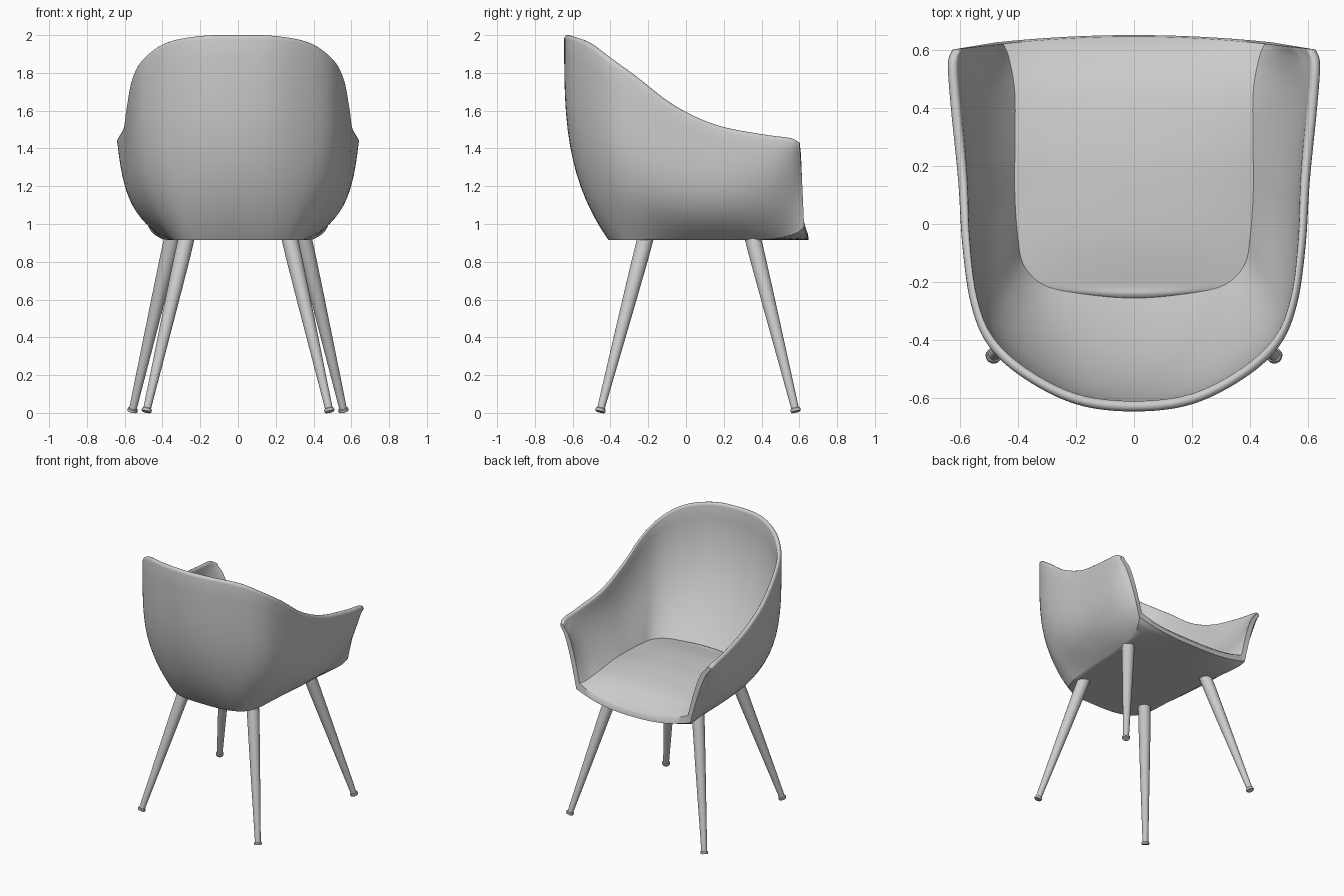
import bpy, bmesh, math
from mathutils import Vector

if "Cube" in bpy.data.objects:
    bpy.data.objects.remove(bpy.data.objects["Cube"])


def make_material(name, rgb):
    mat = bpy.data.materials.new(name)
    mat.use_nodes = True
    mat.diffuse_color = (*rgb, 1)
    mat.node_tree.nodes["Principled BSDF"].inputs["Base Color"].default_value = (*rgb, 1)
    return mat


grey = make_material("light grey", (0.6, 0.6, 0.6))


def finish(name, bm, material, angle):
    bmesh.ops.remove_doubles(bm, verts=bm.verts, dist=0.0005)
    bmesh.ops.recalc_face_normals(bm, faces=bm.faces)
    mesh = bpy.data.meshes.new(name)
    bm.to_mesh(mesh)
    bm.free()
    obj = bpy.data.objects.new(name, mesh)
    bpy.context.collection.objects.link(obj)
    mesh.materials.append(material)
    bpy.ops.object.select_all(action='DESELECT')
    obj.select_set(True)
    bpy.context.view_layer.objects.active = obj
    bpy.ops.object.shade_smooth_by_angle(angle=math.radians(angle))
    return obj


# Shell stations from the middle of the back to the arm front:
# rim xyz, base xyz, seat crease xyz, outer fullness, inner fullness, seat height at centre
STATIONS = [
    (0, -.645, 1.98, 0, -.41, .915, 0, -.255, 1.09, 3.2, 2.2, 1.09),
    (.2, -.62, 1.975, .17, -.4, .915, .18, -.24, 1.09, 3.2, 2.2, 1.1),
    (.38, -.53, 1.94, .29, -.35, .915, .31, -.21, 1.09, 3.4, 2.2, 1.1),
    (.5, -.42, 1.86, .34, -.25, .915, .38, -.14, 1.09, 3.8, 2.2, 1.11),
    (.56, -.28, 1.76, .35, -.12, .915, .4, -.04, 1.09, 4.2, 2.2, 1.12),
    (.59, -.08, 1.61, .36, .05, .915, .41, .1, 1.09, 4.5, 2.2, 1.12),
    (.605, .15, 1.505, .37, .25, .915, .41, .26, 1.09, 4.2, 2, 1.11),
    (.63, .4, 1.455, .4, .46, .92, .41, .45, 1.07, 2.6, 1.5, 1.07),
    (.64, .55, 1.435, .45, .58, .95, .43, .57, 1.04, 1.2, .9, 1),
    (.625, .6, 1.41, .475, .625, .985, .45, .62, 1.03, .65, .6, .95),
]
FLOOR_STEPS, WALL_STEPS, RIM_STEPS, SUB = 10, 16, 6, 6


def spline(a, b, c, d, t):
    return [q + .5 * t * (r - p + t * (2 * p - 5 * q + 4 * r - s + t * (3 * (q - r) + s - p)))
            for p, q, r, s in zip(a, b, c, d)]


def smooth_stations():
    # Mirrored neighbour at the back keeps the curve level across the middle
    first = list(STATIONS[1])
    for i in (0, 3, 6):
        first[i] = -first[i]
    last = [2 * a - b for a, b in zip(STATIONS[-1], STATIONS[-2])]
    keys = [first, *STATIONS, last]
    rows = [spline(*keys[i:i + 4], k / SUB) for i in range(len(STATIONS) - 1) for k in range(SUB)]
    return rows + [list(STATIONS[-1])]


def floor_line(edge, centre_z, lip):
    # From the centre line out to the edge
    points = []
    for i in range(FLOOR_STEPS):
        t = i / FLOOR_STEPS
        points.append(Vector((edge.x * t, edge.y + lip * (1 - t * t),
                              centre_z + (edge.z - centre_z) * t ** 2.5)))
    return points


def wall_line(low, high, fullness):
    points = []
    for i in range(WALL_STEPS + 1):
        z = (i / WALL_STEPS) ** 1.6
        h = 1 - (1 - z) ** fullness
        points.append(Vector((low.x + (high.x - low.x) * h,
                              low.y + (high.y - low.y) * h,
                              low.z + (high.z - low.z) * z)))
    return points


def section(row):
    rim, base, crease = (Vector(row[i:i + 3]) for i in (0, 3, 6))
    outer_full, inner_full, centre_z = row[9:]
    inward = crease - rim
    inward.z = 0
    inward = inward.normalized() * .036
    lip = .025 * max(0, (base.y - .3) / .325)
    outer = floor_line(base, .915, lip) + wall_line(base, rim, outer_full)
    inner = floor_line(crease, centre_z, lip) + wall_line(crease, rim + inward, inner_full)
    bead = []
    for i in range(1, RIM_STEPS):
        a = math.pi * i / RIM_STEPS
        bead.append(rim + inward * (1 - math.cos(a)) / 2 + Vector((0, 0, .02 * math.sin(a))))
    return outer + bead + inner[::-1]


# Seat shell: half lofted, then mirrored
bm = bmesh.new()
grid = [[bm.verts.new(p) for p in section(row)] for row in smooth_stations()]
for row_a, row_b in zip(grid, grid[1:]):
    for j in range(len(row_a) - 1):
        bm.faces.new((row_a[j], row_a[j + 1], row_b[j + 1], row_b[j]))

# Front edge joins the outer and inner skins
end = grid[-1]
j, k = 0, len(end) - 1
while k - j > 2:
    bm.faces.new((end[j], end[j + 1], end[k - 1], end[k]))
    j, k = j + 1, k - 1
if k - j == 2:
    bm.faces.new((end[j], end[j + 1], end[k]))
bmesh.ops.remove_doubles(bm, verts=bm.verts, dist=0.0005)
bmesh.ops.mirror(bm, geom=bm.verts[:] + bm.edges[:] + bm.faces[:], axis='X', merge_dist=0.0005)
finish("seat_shell", bm, grey, 50)


def tapered_rod(name, foot, top, profile, material):
    # Profile pairs are distance along the axis (0 to 1) and radius
    bm = bmesh.new()
    turn = (top - foot).to_track_quat('Z', 'Y')
    sides = 24
    rings = []
    for t, radius in profile:
        centre = foot.lerp(top, t)
        rings.append([bm.verts.new(centre + turn @ Vector((radius * math.cos(a), radius * math.sin(a), 0)))
                      for a in (2 * math.pi * i / sides for i in range(sides))])
    for low, high in zip(rings, rings[1:]):
        for i in range(sides):
            n = (i + 1) % sides
            bm.faces.new((low[i], low[n], high[n], high[i]))
    bm.faces.new(rings[0])
    bm.faces.new(rings[-1])
    finish(name, bm, material, 35)


# Splayed legs with small foot pads
LEGS = {"back": ((.485, -.455, .006), (.265, -.205, .96)),
        "front": ((.56, .582, .006), (.335, .34, .98))}
for end_name, (foot, top) in LEGS.items():
    for side_name, side in (("left", 1), ("right", -1)):
        low = Vector((foot[0] * side, *foot[1:]))
        high = Vector((top[0] * side, *top[1:]))
        label = f"{end_name}_{side_name}"
        tapered_rod(label + "_leg", low, high, [(.015, .02), (.6, .036), (.85, .042), (1, .043)], grey)
        tapered_rod(label + "_foot", low, high, [(0, .025), (.004, .027), (.014, .027), (.018, .024)], grey)
